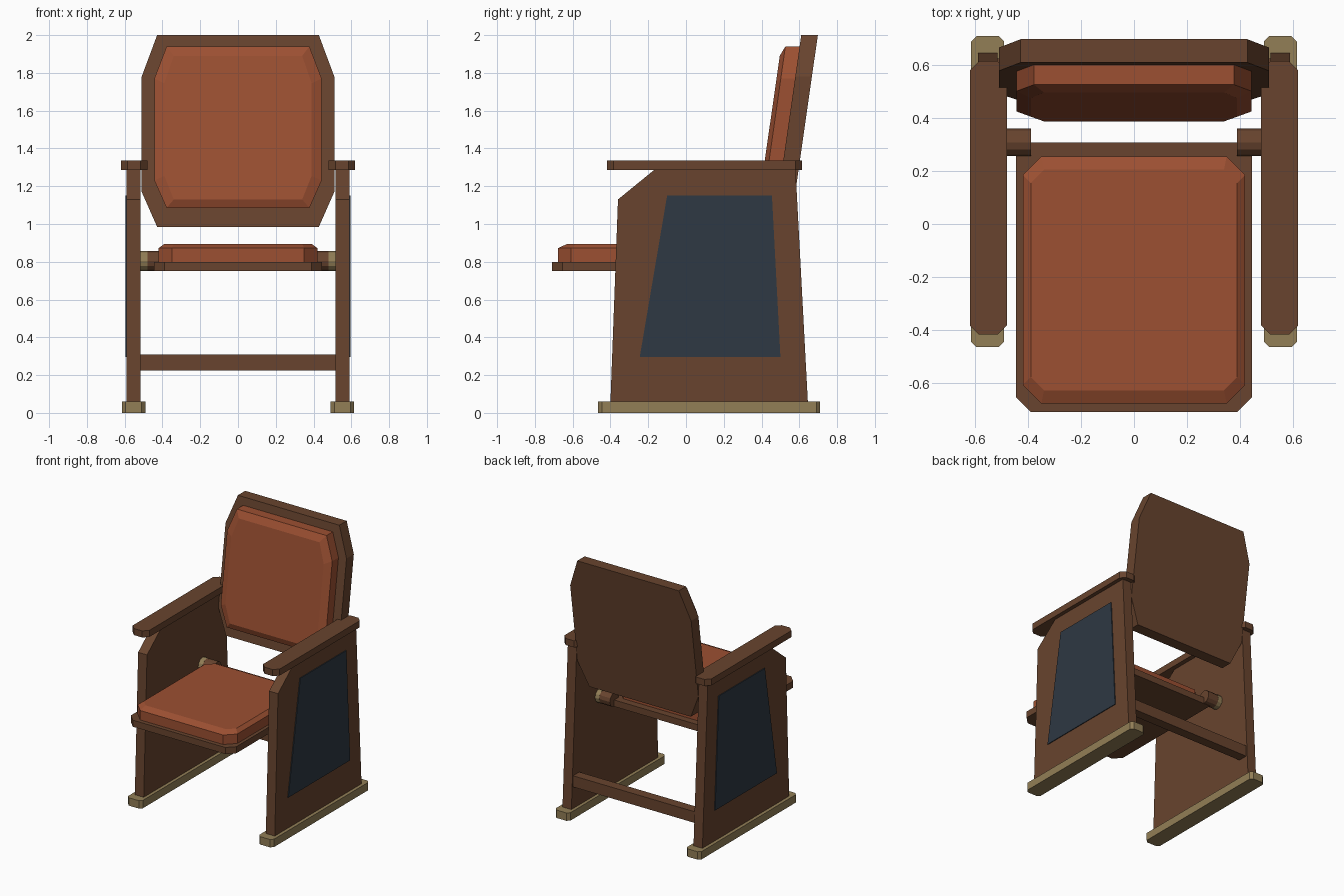
import bpy
import bmesh
import math

if "Cube" in bpy.data.objects:
    bpy.data.objects.remove(bpy.data.objects["Cube"])


def material(name, rgb):
    m = bpy.data.materials.new(name)
    lin = [(c / 255 / 12.92 if c < 10.3 else ((c / 255 + 0.055) / 1.055) ** 2.4) for c in rgb]
    m.diffuse_color = (*lin, 1)
    m.use_nodes = True
    m.node_tree.nodes["Principled BSDF"].inputs["Base Color"].default_value = m.diffuse_color
    return m


WOOD = material("brown wood", (104, 68, 46))
LEATHER = material("rust upholstery", (156, 80, 50))
SLATE = material("slate blue panel", (46, 56, 67))
BRASS = material("dull brass", (146, 126, 86))


def loft(name, rings, mat):
    """Closed solid through rings of equal point count."""
    bm = bmesh.new()
    vs = [[bm.verts.new(p) for p in ring] for ring in rings]
    n = len(rings[0])
    bm.faces.new(vs[0])
    bm.faces.new(vs[-1])
    for a, b in zip(vs, vs[1:]):
        for i in range(n):
            j = (i + 1) % n
            bm.faces.new((a[i], a[j], b[j], b[i]))
    bmesh.ops.recalc_face_normals(bm, faces=bm.faces)
    me = bpy.data.meshes.new(name)
    bm.to_mesh(me)
    bm.free()
    me.materials.append(mat)
    ob = bpy.data.objects.new(name, me)
    bpy.context.collection.objects.link(ob)
    return ob


def octagon(x0, x1, y0, y1, cx, cy0, cy1=None):
    """Rectangle with cut corners; cy0 and cy1 are the cuts at the low and high end."""
    cy1 = cy0 if cy1 is None else cy1
    return [(x0 + cx, y0), (x1 - cx, y0), (x1, y0 + cy0), (x1, y1 - cy1),
            (x1 - cx, y1), (x0 + cx, y1), (x0, y1 - cy1), (x0, y0 + cy0)]


def flat(pts, z):
    return [(x, y, z) for x, y in pts]


def side_profile(pts, x):
    return [(x, y, z) for y, z in pts]


def leaning(pts, offset):
    """Upright outline on the tilted plane of the back."""
    return [(x, 0.61 + 0.143 * (z - 2) + offset, z) for x, z in pts]


PANEL = [(-0.40, 0.06), (-0.36, 1.13), (-0.17, 1.285), (0.58, 1.285), (0.645, 0.06)]
INLAY = [(-0.245, 0.295), (-0.10, 1.15), (0.455, 1.15), (0.50, 0.295)]

for s, side in ((1, "right"), (-1, "left")):
    # Side supports
    foot = octagon(s * 0.553 - 0.062, s * 0.553 + 0.062, -0.465, 0.71, 0.02, 0.02)
    loft(side + "_foot", [flat(foot, 0), flat(foot, 0.06)], BRASS)
    loft(side + "_side_panel", [side_profile(PANEL, s * x) for x in (0.515, 0.59)], WOOD)
    loft(side + "_inlay", [side_profile(INLAY, s * x) for x in (0.589, 0.596)], SLATE)
    arm = octagon(s * 0.55 - 0.07, s * 0.55 + 0.07, -0.418, 0.615, 0.035, 0.035)
    loft(side + "_armrest", [flat(arm, 1.285), flat(arm, 1.335)], WOOD)

    # Seat pivot and its collar
    for name, r, x0, x1, mat in (("_pivot", 0.052, 0.39, 0.485, WOOD),
                                 ("_pivot_collar", 0.053, 0.48, 0.516, BRASS)):
        rings = [[(s * x, 0.308 + r * math.cos(a * math.pi / 6),
                   0.804 + r * math.sin(a * math.pi / 6)) for a in range(12)] for x in (x0, x1)]
        loft(side + name, rings, mat)

# Rear stretcher
bar = [(0.55, 0.225), (0.625, 0.225), (0.625, 0.31), (0.55, 0.31)]
loft("rear_stretcher", [side_profile(bar, x) for x in (-0.516, 0.516)], WOOD)

# Seat board with cut front corners
board = [(-0.39, -0.71), (0.39, -0.71), (0.445, -0.655), (0.445, 0.308),
         (-0.445, 0.308), (-0.445, -0.655)]
loft("seat_board", [flat(board, 0.75), flat(board, 0.80)], WOOD)

# Seat cushion with a sloped rim
edge = octagon(-0.42, 0.42, -0.678, 0.255, 0.07, 0.07)
crown = octagon(-0.39, 0.39, -0.628, 0.205, 0.05, 0.05)
loft("seat_cushion", [flat(edge, 0.80), flat(edge, 0.872), flat(crown, 0.895)], LEATHER)

# Tilted back board
back = octagon(-0.51, 0.51, 0.985, 2.0, 0.082, 0.185, 0.22)
loft("back_board", [leaning(back, 0), leaning(back, 0.088)], WOOD)

# Back cushion with a sloped rim
edge = octagon(-0.443, 0.443, 1.085, 1.94, 0.065, 0.145, 0.17)
crown = octagon(-0.39, 0.39, 1.13, 1.89, 0.05, 0.125, 0.145)
loft("back_cushion", [leaning(edge, 0), leaning(edge, -0.075), leaning(crown, -0.098)], LEATHER)
